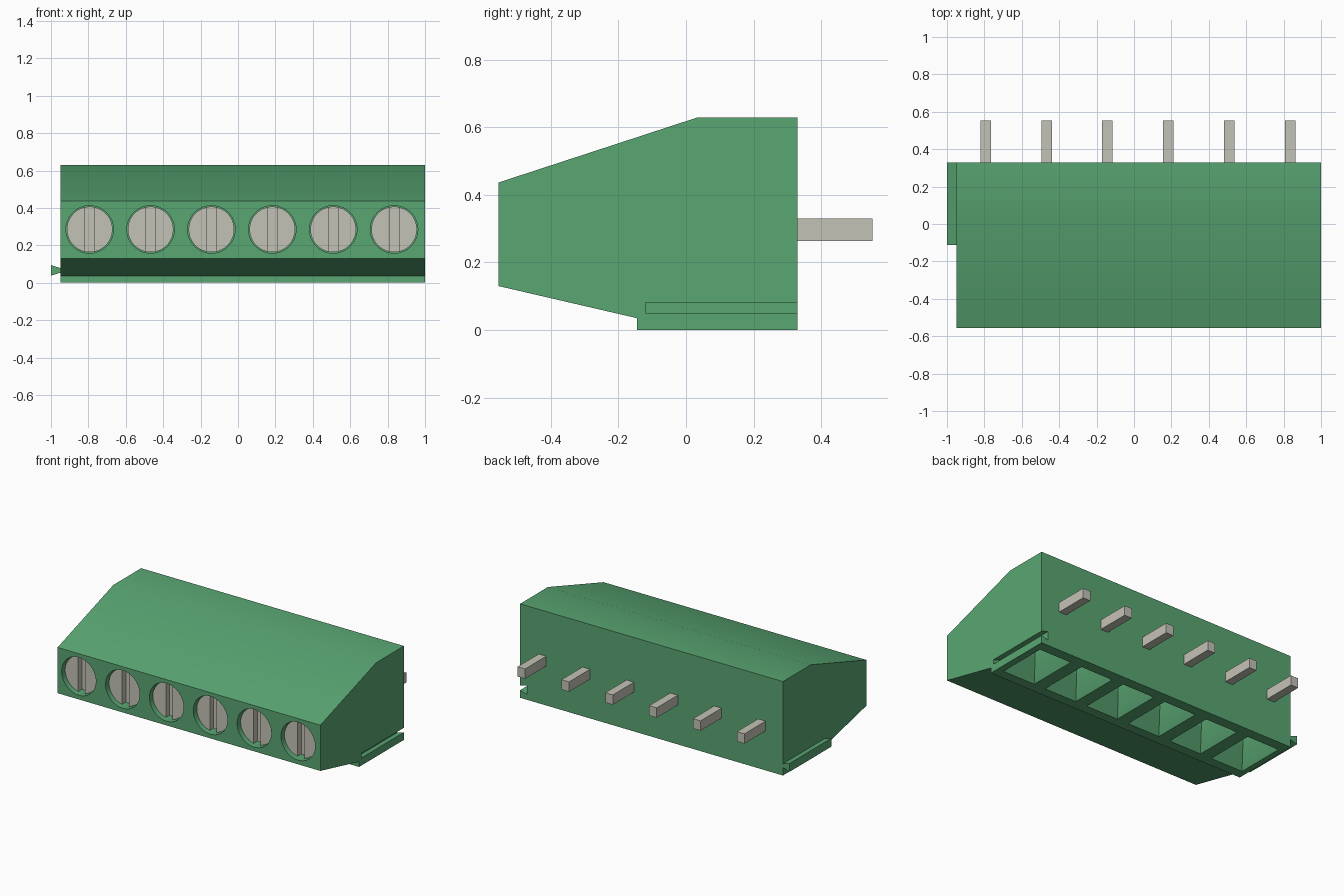
import bpy, bmesh
from math import radians
from mathutils import Matrix

cube = bpy.data.objects.get("Cube")
if cube:
    bpy.data.objects.remove(cube, do_unlink=True)


def material(name, rgb):
    mat = bpy.data.materials.new(name)
    mat.use_nodes = True
    mat.diffuse_color = (*rgb, 1)
    mat.node_tree.nodes["Principled BSDF"].inputs["Base Color"].default_value = (*rgb, 1)
    return mat


GREEN = material("green plastic", (0.10, 0.38, 0.17))
METAL = material("grey metal", (0.55, 0.54, 0.47))


def finish(bm, name, mat):
    bmesh.ops.recalc_face_normals(bm, faces=bm.faces)
    mesh = bpy.data.meshes.new(name)
    bm.to_mesh(mesh)
    bm.free()
    mesh.materials.append(mat)
    obj = bpy.data.objects.new(name, mesh)
    bpy.context.collection.objects.link(obj)
    return obj


def loft(bm, rings):
    """Closed solid through a list of matching vertex rings."""
    loops = [[bm.verts.new(p) for p in ring] for ring in rings]
    for a, b in zip(loops, loops[1:]):
        for i in range(len(a)):
            j = (i + 1) % len(a)
            bm.faces.new((a[i], a[j], b[j], b[i]))
    bm.faces.new(loops[0])
    bm.faces.new(loops[-1])


def box(bm, x0, x1, y0, y1, z0, z1):
    loft(bm, [[(x0, y0, z), (x1, y0, z), (x1, y1, z), (x0, y1, z)] for z in (z0, z1)])


def cylinder_y(bm, x, z, radius, y0, y1):
    place = Matrix.Translation((x, (y0 + y1) / 2, z)) @ Matrix.Rotation(radians(90), 4, "X")
    bmesh.ops.create_cone(bm, cap_ends=True, segments=48, radius1=radius, radius2=radius,
                          depth=y1 - y0, matrix=place)


def cut(obj, cutter):
    """Subtract the cutter, bake the result and drop the cutter."""
    cutter.hide_render = True
    mod = obj.modifiers.new("cut", "BOOLEAN")
    mod.operation, mod.solver, mod.object = "DIFFERENCE", "EXACT", cutter
    bpy.context.view_layer.update()
    graph = bpy.context.evaluated_depsgraph_get()
    mesh = bpy.data.meshes.new_from_object(obj.evaluated_get(graph))
    obj.modifiers.clear()
    obj.data = mesh
    bpy.data.objects.remove(cutter, do_unlink=True)


def smooth(obj):
    bpy.ops.object.select_all(action="DESELECT")
    obj.select_set(True)
    bpy.context.view_layer.objects.active = obj
    bpy.ops.object.shade_smooth_by_angle(angle=radians(30))


LEFT, RIGHT, BACK = 1.0, -0.95, 0.33
SCREW_Z = 0.285
POLES = [-0.793 + 0.3255 * i for i in range(6)]

# Housing: side profile swept along x
profile = [(-0.555, 0.13), (-0.145, 0.035), (-0.145, 0), (BACK, 0),
           (BACK, 0.63), (0.035, 0.63), (-0.555, 0.437)]
bm = bmesh.new()
loft(bm, [[(x, y, z) for y, z in profile] for x in (RIGHT, LEFT)])
housing = finish(bm, "housing", GREEN)

# Recesses: screw holes in front, funnel wire entries below, dovetail slot at the left end
bm = bmesh.new()
for x in POLES:
    cylinder_y(bm, x, SCREW_Z, 0.127, -0.65, -0.46)
    rings = []
    for z, hx, hy in ((-0.02, 0.12, 0.17), (0, 0.12, 0.17), (0.13, 0.06, 0.09), (0.22, 0.06, 0.09)):
        rings.append([(x + sx * hx, 0.09 + sy * hy, z)
                      for sx, sy in ((-1, -1), (1, -1), (1, 1), (-1, 1))])
    loft(bm, rings)


def dovetail(bm, x_narrow, x_wide, y0, y1, narrow, wide):
    z = 0.066
    loft(bm, [[(x_narrow, y, z - narrow), (x_narrow, y, z + narrow),
               (x_wide, y, z + wide), (x_wide, y, z - wide)] for y in (y0, y1)])


dovetail(bm, LEFT + 0.005, LEFT - 0.05, -0.12, BACK + 0.05, 0.014, 0.03)
cut(housing, finish(bm, "recess_cutter", GREEN))
smooth(housing)

# Dovetail rail at the right end
bm = bmesh.new()
dovetail(bm, RIGHT + 0.002, -1.0, -0.112, BACK, 0.012, 0.028)
finish(bm, "dovetail_rail", GREEN)

# Slotted screws and contact pins
for i, x in enumerate(POLES, 1):
    bm = bmesh.new()
    cylinder_y(bm, x, SCREW_Z, 0.122, -0.525, -0.455)
    screw = finish(bm, f"screw_{i}", METAL)
    bm = bmesh.new()
    box(bm, x - 0.025, x + 0.025, -0.6, -0.485, 0.1, 0.5)
    cut(screw, finish(bm, "slot_cutter", METAL))
    smooth(screw)

    bm = bmesh.new()
    box(bm, x - 0.028, x + 0.028, BACK - 0.01, 0.553, 0.264, 0.33)
    finish(bm, f"pin_{i}", METAL)
